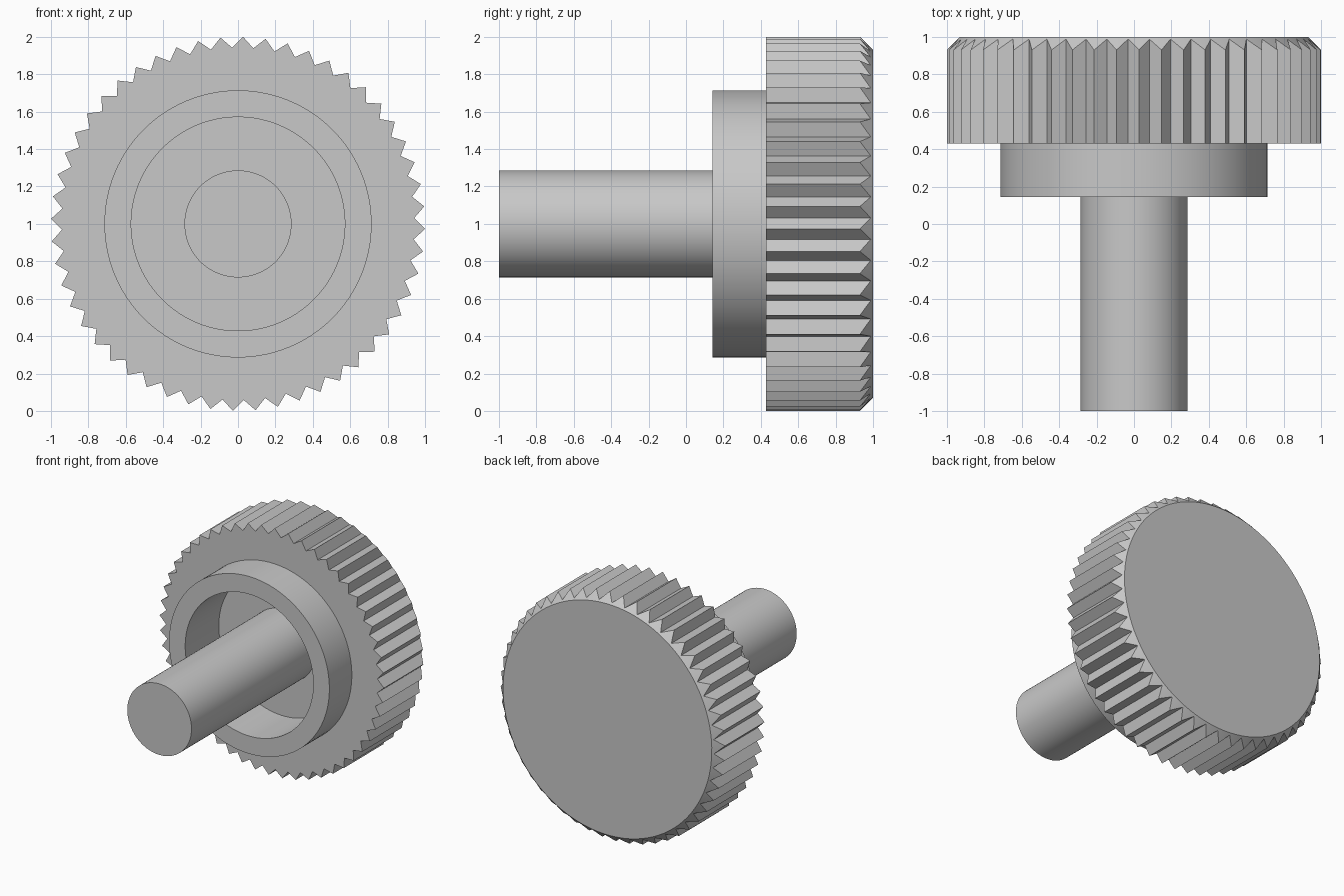
import bpy, bmesh, math

cube = bpy.data.objects.get("Cube")
if cube:
    bpy.data.objects.remove(cube, do_unlink=True)

TEETH = 52
SEGMENTS = TEETH * 2          # one vertex per crest and one per groove
PHASE = -0.027                # angle of the first crest
TIP, GROOVE, BACK = 1.0, 0.942, 0.93
HEAD_FRONT, COLLAR_FRONT, FLOOR = 0.429, 0.143, 0.571
COLLAR_R, BORE_R, SHAFT_R = 0.714, 0.571, 0.286

steel = bpy.data.materials.new("steel_grey")
steel.use_nodes = True
grey = (0.58, 0.58, 0.58, 1)
steel.diffuse_color = grey
steel.node_tree.nodes["Principled BSDF"].inputs["Base Color"].default_value = grey


def circle(radius, y):
    return [(radius, y)] * SEGMENTS


def toothed(depth_at):
    """Ring alternating crest and groove; depth_at gives y for a radius."""
    return [(r, depth_at(r)) for r in (TIP, GROOVE)] * TEETH


def loft(name, rings, capped=True):
    """Bridge rings around the y axis, centred at z = 1."""
    bm = bmesh.new()
    loops = []
    for ring in rings:
        loop = []
        for i, (r, y) in enumerate(ring):
            a = PHASE + math.tau * i / SEGMENTS
            loop.append(bm.verts.new((r * math.cos(a), y, 1 + r * math.sin(a))))
        loops.append(loop)
    for a, b in zip(loops, loops[1:]):
        for i in range(SEGMENTS):
            j = (i + 1) % SEGMENTS
            bm.faces.new((a[i], a[j], b[j], b[i]))
    if capped:
        bm.faces.new(loops[0][::-1])
        bm.faces.new(loops[-1])
    # rings run from back to front, so this winding may need flipping
    bmesh.ops.recalc_face_normals(bm, faces=bm.faces)
    mesh = bpy.data.meshes.new(name)
    bm.to_mesh(mesh)
    bm.free()
    mesh.materials.append(steel)
    obj = bpy.data.objects.new(name, mesh)
    bpy.context.collection.objects.link(obj)
    bpy.ops.object.select_all(action='DESELECT')
    obj.select_set(True)
    bpy.context.view_layer.objects.active = obj
    bpy.ops.object.shade_smooth_by_angle(angle=math.radians(25))
    return obj


# Knurled head: chamfered back, vee teeth, bored from the front
loft("knurled_head", [
    circle(BACK, 1),
    toothed(lambda r: 1 - (r - BACK)),
    toothed(lambda r: HEAD_FRONT),
    circle(BORE_R, HEAD_FRONT),
    circle(BORE_R, FLOOR),
])

# Hollow collar continuing the bore; joins the head, so its back is open
collar = loft("collar", [
    circle(COLLAR_R, HEAD_FRONT),
    circle(COLLAR_R, COLLAR_FRONT),
    circle(BORE_R, COLLAR_FRONT),
    circle(BORE_R, HEAD_FRONT),
    circle(COLLAR_R, HEAD_FRONT),
], capped=False)

# Plain shaft, set slightly into the recess floor
loft("shaft", [circle(SHAFT_R, FLOOR + 0.03), circle(SHAFT_R, -1)])
